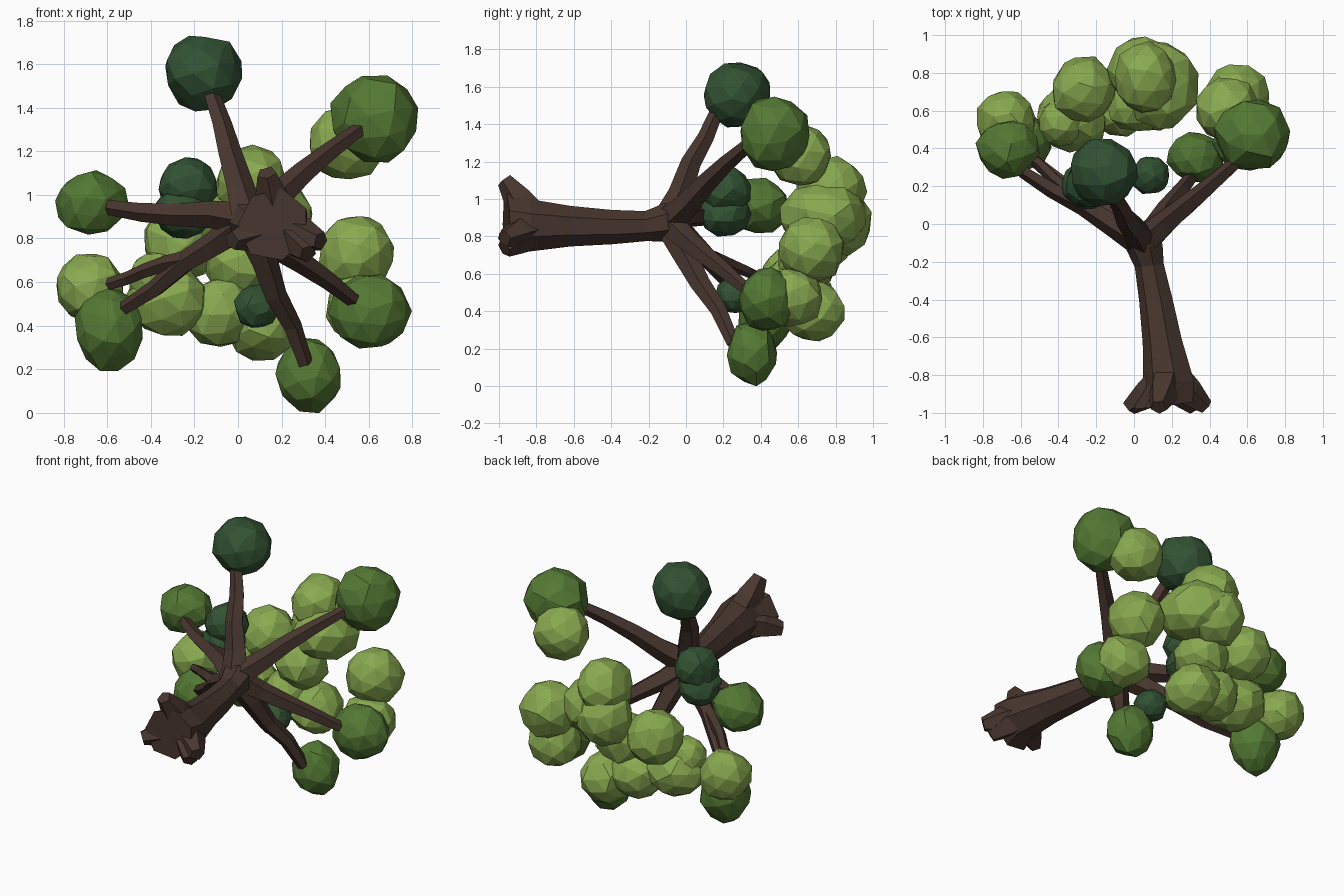
import bpy
import bmesh
import random
from math import cos, sin, tau
from mathutils import Vector

random.seed(4)
if "Cube" in bpy.data.objects:
    bpy.data.objects.remove(bpy.data.objects["Cube"], do_unlink=True)


def material(name, rgb):
    m = bpy.data.materials.new(name)
    m.use_nodes = True
    m.diffuse_color = (*rgb, 1)
    bsdf = m.node_tree.nodes["Principled BSDF"]
    bsdf.inputs["Base Color"].default_value = (*rgb, 1)
    bsdf.inputs["Roughness"].default_value = 0.9
    return m


BARK = material("dark bark", (0.065, 0.037, 0.028))
LIGHT = material("light leaf green", (0.25, 0.40, 0.08))
MID = material("mid leaf green", (0.088, 0.19, 0.034))
DARK = material("deep leaf green", (0.032, 0.084, 0.033))


def finish(bm, name, mat):
    bmesh.ops.recalc_face_normals(bm, faces=bm.faces)
    mesh = bpy.data.meshes.new(name)
    bm.to_mesh(mesh)
    bm.free()
    mesh.materials.append(mat)
    ob = bpy.data.objects.new(name, mesh)
    bpy.context.collection.objects.link(ob)
    return ob


def limb(name, path, sides=5, wobble=0.08):
    """Tapered faceted tube through (x, y, z, radius) stations."""
    bm = bmesh.new()
    axis = Vector(path[-1][:3]) - Vector(path[0][:3])
    turn = axis.to_track_quat('Z', 'Y')
    stretch = [random.uniform(1 - wobble, 1 + wobble) for _ in range(sides)]
    rings = []
    for x, y, z, r in path:
        ring = []
        for i in range(sides):
            a = tau * i / sides
            rr = r * stretch[i]
            ring.append(bm.verts.new(Vector((x, y, z)) + turn @ Vector((rr * cos(a), rr * sin(a), 0))))
        rings.append(ring)
    for a, b in zip(rings, rings[1:]):
        for i in range(sides):
            j = (i + 1) % sides
            bm.faces.new((a[i], a[j], b[j], b[i]))
    bm.faces.new(rings[0])
    bm.faces.new(rings[-1])
    return finish(bm, name, BARK)


def branch(name, start, tip, r0=0.085, r1=0.036, bend=0.012):
    """Slightly crooked branch from start to tip."""
    s, t = Vector(start), Vector(tip)
    path = []
    for f in (0, 0.25, 0.5, 0.75, 1):
        p = s.lerp(t, f)
        if 0 < f < 1:
            p += Vector([random.uniform(-bend, bend) for _ in range(3)])
        path.append((*p, r0 + (r1 - r0) * f ** 0.7))
    return limb(name, path)


def leaf_clump(name, mat, x, y, z, rx, ry=None, rz=None):
    """Irregular low-poly ball of leaves."""
    bm = bmesh.new()
    bmesh.ops.create_icosphere(bm, subdivisions=2, radius=1)
    size = Vector((rx, ry or rx, rz or rx)) * 1.03
    spin = Vector([random.uniform(-1, 1) for _ in range(3)]).to_track_quat('Z', 'Y')
    for v in bm.verts:
        d = (spin @ v.co) * random.uniform(0.95, 1.02)
        d += Vector([random.uniform(-0.05, 0.05) for _ in range(3)])
        v.co = Vector((x, y, z)) + d * size
    return finish(bm, name, mat)


# Trunk, lying along y with the roots toward the front
limb("trunk", [(0.165, -0.96, 0.865, 0.17), (0.19, -0.84, 0.86, 0.145), (0.155, -0.62, 0.855, 0.112),
               (0.12, -0.4, 0.85, 0.095), (0.085, -0.22, 0.855, 0.083), (0.06, -0.12, 0.875, 0.105),
               (0.05, -0.02, 0.88, 0.08)], sides=7, wobble=0.04)

# Flared roots around the trunk base
base = Vector((0.18, -0.82, 0.86))
for n, (x, z) in enumerate([(0.13, 1.1), (0.38, 0.79), (-0.03, 0.79), (0.32, 0.73)]):
    tip = Vector((x, -0.97, z))
    path = []
    for along, out, r in ((0, 0.2, 0.09), (0.5, 0.55, 0.085), (1, 1, 0.045)):
        path.append((base.x + (tip.x - base.x) * out, base.y + (tip.y - base.y) * along,
                     base.z + (tip.z - base.z) * out, r))
    limb(f"root_{n + 1}", path)

# Main branches spreading from the fork
fork = (0.05, -0.1, 0.88)
tips = {
    "top": (-0.13, 0.17, 1.48),
    "upper_left": (0.56, 0.34, 1.3),
    "lower_left": (0.53, 0.32, 0.52),
    "bottom": (0.31, 0.25, 0.23),
    "right": (-0.59, 0.28, 0.94),
    "lower_right": (-0.52, 0.33, 0.48),
}
for side, tip in tips.items():
    branch(f"{side}_branch", fork, tip)
branch("side_branch", (-0.24, 0.1, 0.7), (-0.59, 0.38, 0.59), 0.045, 0.03)
branch("short_branch", (-0.2, 0.05, 0.9), (-0.33, 0.2, 0.96), 0.035, 0.02)

# Leaf clumps: position, then radius (or three radii)
clumps = {
    DARK: [(-0.16, 0.275, 1.56, 0.178), (0.085, 0.255, 0.485, 0.1),
           (-0.23, 0.215, 1.04, 0.135), (-0.25, 0.205, 0.92, 0.137, 0.137, 0.12)],
    MID: [(0.63, 0.47, 1.355, 0.203, 0.19, 0.2), (0.605, 0.435, 0.46, 0.183, 0.155, 0.175),
          (0.325, 0.355, 0.175, 0.148, 0.135, 0.17), (-0.67, 0.395, 0.963, 0.16, 0.155, 0.147),
          (-0.59, 0.43, 0.385, 0.155, 0.15, 0.19)],
    LIGHT: [(0.5, 0.61, 1.235, 0.17), (0.545, 0.67, 0.73, 0.177), (0.565, 0.57, 0.48, 0.165),
            (-0.68, 0.55, 0.575, 0.158),
            (0.06, 0.775, 1.06, 0.163, 0.193, 0.165), (0.15, 0.735, 0.905, 0.19, 0.235, 0.18),
            (0.035, 0.815, 0.875, 0.18), (-0.27, 0.715, 0.78, 0.174),
            (-0.325, 0.56, 0.52, 0.188, 0.18, 0.165), (-0.38, 0.54, 0.61, 0.125),
            (-0.08, 0.63, 0.46, 0.165), (0.11, 0.675, 0.4, 0.16, 0.18, 0.16),
            (0.01, 0.65, 0.68, 0.165)],
}
for mat, group in clumps.items():
    for n, spec in enumerate(group):
        leaf_clump(f"{mat.name.split()[0]}_leaves_{n + 1}", mat, *spec)
